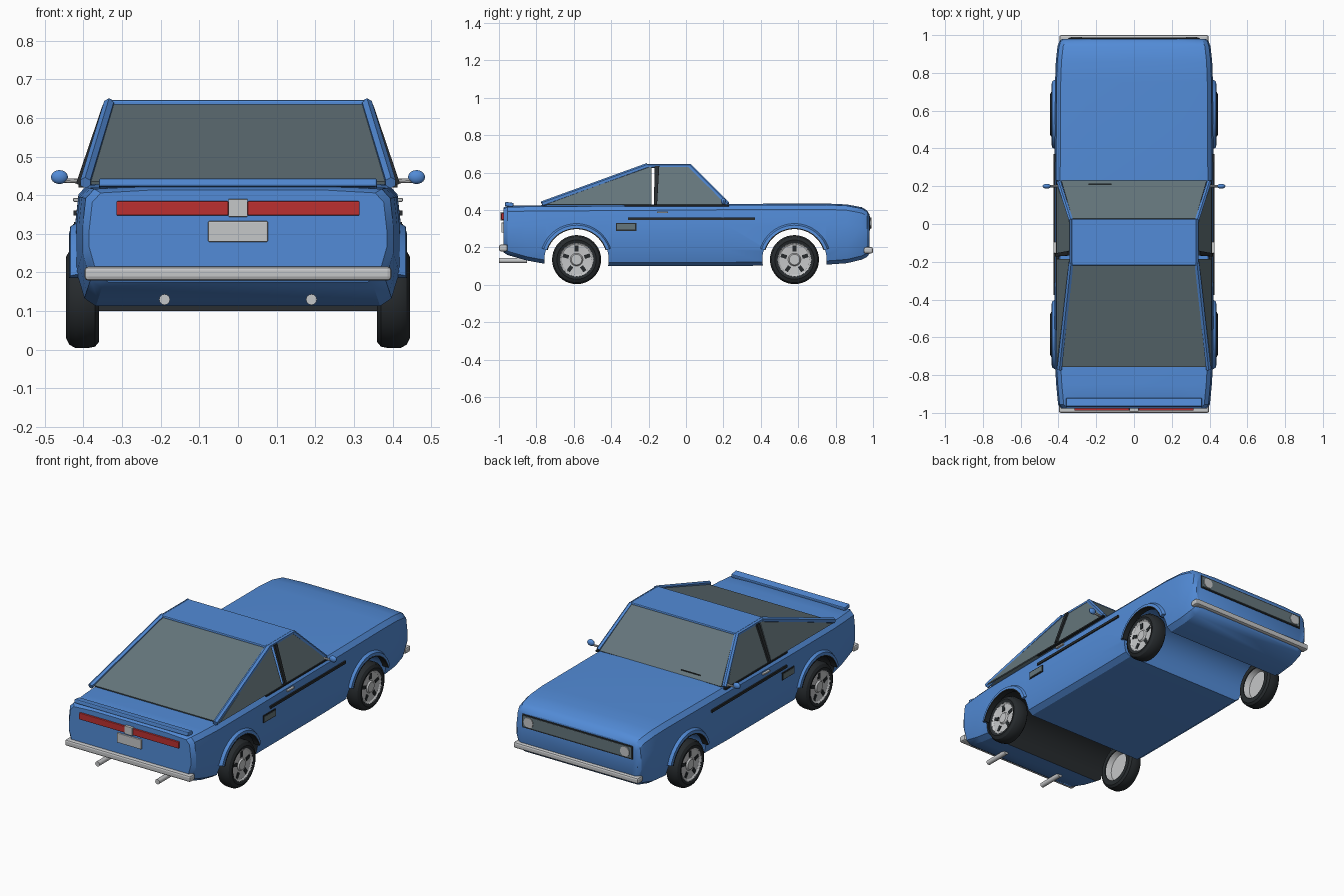
import bpy, bmesh
from math import sin, cos, pi, radians
from mathutils import Vector, Matrix

if "Cube" in bpy.data.objects:
    bpy.data.objects.remove(bpy.data.objects["Cube"])


def material(name, *rgb):
    m = bpy.data.materials.new(name)
    m.use_nodes = True
    m.diffuse_color = (*rgb, 1)
    m.node_tree.nodes["Principled BSDF"].inputs["Base Color"].default_value = (*rgb, 1)
    return m


BLUE = material("blue paint", 0.085, 0.26, 0.68)
GLASS = material("grey glass", 0.13, 0.18, 0.2)
BLACK = material("black rubber", 0.02, 0.024, 0.027)
SILVER = material("silver metal", 0.56, 0.57, 0.58)
RED = material("red lamp", 0.5, 0.03, 0.03)


def finish(name, bm, mat, smooth=True):
    bmesh.ops.recalc_face_normals(bm, faces=bm.faces)
    me = bpy.data.meshes.new(name)
    bm.to_mesh(me)
    bm.free()
    me.materials.append(mat)
    ob = bpy.data.objects.new(name, me)
    bpy.context.collection.objects.link(ob)
    if smooth:
        bpy.ops.object.select_all(action="DESELECT")
        bpy.context.view_layer.objects.active = ob
        ob.select_set(True)
        bpy.ops.object.shade_smooth_by_angle(angle=radians(30))
    return ob


def box(name, centre, size, mat, bevel=0.0, turn=None):
    bm = bmesh.new()
    bmesh.ops.create_cube(bm, size=1, matrix=Matrix.Diagonal((*size, 1)))
    if bevel:
        bmesh.ops.bevel(bm, geom=bm.edges[:], offset=bevel, segments=2,
                        profile=0.5, affect="EDGES")
    if turn:
        bm.transform(turn)
    bm.transform(Matrix.Translation(centre))
    return finish(name, bm, mat, False)


def rod(name, start, end, radius, mat, sides=16):
    a, b = Vector(start), Vector(end)
    bm = bmesh.new()
    turn = (b - a).to_track_quat("Z", "Y").to_matrix().to_4x4()
    bmesh.ops.create_cone(bm, cap_ends=True, segments=sides, radius1=radius,
                          radius2=radius, depth=(b - a).length,
                          matrix=Matrix.Translation((a + b) / 2) @ turn)
    return finish(name, bm, mat)


def panel(name, corners, mat, thick=0.008):
    bm = bmesh.new()
    bm.faces.new([bm.verts.new(c) for c in corners])
    ob = finish(name, bm, mat, False)
    mod = ob.modifiers.new("thickness", "SOLIDIFY")
    mod.thickness, mod.offset = thick, 0
    return ob


def lathe(name, profile, side, y, z, mat, start=0, end=360, steps=40):
    """Turn a closed (x, radius) profile around an axle along x."""
    bm = bmesh.new()
    full = end - start == 360
    rings = []
    for i in range(steps if full else steps + 1):
        a = radians(start + (end - start) * i / steps)
        rings.append([bm.verts.new((side * x, y + r * cos(a), z + r * sin(a)))
                      for x, r in profile])
    n = len(profile)
    for i in range(steps):
        p, q = rings[i], rings[(i + 1) % len(rings)]
        for k in range(n):
            bm.faces.new((p[k], p[(k + 1) % n], q[(k + 1) % n], q[k]))
    if not full:
        bm.faces.new(rings[0])
        bm.faces.new(rings[-1])
    bmesh.ops.remove_doubles(bm, verts=bm.verts, dist=1e-5)
    return finish(name, bm, mat)


# Body shell: sections lofted along the length
def section(w, low, high):
    half = [(w - 0.05, low), (w - 0.02, low + 0.02), (w, low + 0.09), (w, high - 0.1),
            (w - 0.008, high - 0.028), (w - 0.03, high - 0.004), (w * 0.6, high + 0.003)]
    return half + [(-x, z) for x, z in reversed(half)]


stations = [(-0.977, 0.385, 0.175, 0.41), (-0.955, 0.402, 0.16, 0.42),
            (-0.85, 0.412, 0.13, 0.422), (-0.75, 0.418, 0.112, 0.423),
            (-0.4, 0.421, 0.1, 0.425), (0.2, 0.421, 0.1, 0.43),
            (0.75, 0.418, 0.108, 0.432), (0.86, 0.414, 0.116, 0.427),
            (0.94, 0.405, 0.135, 0.412), (0.968, 0.395, 0.15, 0.395),
            (0.98, 0.38, 0.165, 0.375)]
bm = bmesh.new()
loops = [[bm.verts.new((x, y, z)) for x, z in section(w, lo, hi)]
         for y, w, lo, hi in stations]
for p, q in zip(loops, loops[1:]):
    for k in range(len(p)):
        j = (k + 1) % len(p)
        bm.faces.new((p[k], p[j], q[j], q[k]))
bm.faces.new(loops[0])
bm.faces.new(loops[-1])
body = finish("body", bm, BLUE, False)

# Wheel arches cut right through the body
AXLES = {"rear": -0.585, "front": 0.58}
AXLE_Z, ARCH = 0.135, 0.172
for end, y in AXLES.items():
    cutter = rod(end + "_arch_cutter", (-0.6, y, AXLE_Z), (0.6, y, AXLE_Z), ARCH, BLUE, 48)
    cutter.hide_render = True
    cutter.hide_set(True)
    mod = body.modifiers.new(end + " arch", "BOOLEAN")
    mod.operation, mod.solver, mod.object = "DIFFERENCE", "EXACT", cutter
bpy.context.view_layer.update()
cut = bpy.data.meshes.new_from_object(body.evaluated_get(bpy.context.evaluated_depsgraph_get()))
body.modifiers.clear()
body.data = cut
cut.materials.clear()
cut.materials.append(BLUE)
cut.materials.append(BLACK)
for f in cut.polygons:
    away = (f.center - Vector((f.center.x, AXLES["rear"], AXLE_Z))).length
    f.material_index = int(away < ARCH + 0.002 and abs(f.normal.x) < 0.3)
for ob in [o for o in bpy.data.objects if o.name.endswith("arch_cutter")]:
    bpy.data.objects.remove(ob)
bpy.context.view_layer.objects.active = body
body.select_set(True)
bpy.ops.object.shade_smooth_by_angle(angle=radians(30))

# Roof, rear window and windscreen
box("roof", (0, -0.097, 0.637), (0.66, 0.245, 0.018), BLUE, 0.005)
panel("rear_window", [(-0.385, -0.755, 0.432), (0.385, -0.755, 0.432),
                      (0.325, -0.21, 0.634), (-0.325, -0.21, 0.634)], GLASS)
panel("windscreen", [(-0.385, 0.228, 0.43), (0.385, 0.228, 0.43),
                     (0.325, 0.025, 0.634), (-0.325, 0.025, 0.634)], GLASS)
rod("wiper", (-0.24, 0.212, 0.452), (-0.12, 0.212, 0.452), 0.004, BLACK, 6)


def on_side(s, y, z, out=0.0):
    return (s * (0.405 - (z - 0.43) * 0.34 + out), y, z)


for s, side in ((1, "left"), (-1, "right")):
    # Pillars and side glass
    rod(side + "_rear_pillar", (s * 0.395, -0.77, 0.432), (s * 0.333, -0.205, 0.637), 0.015, BLUE, 6)
    rod(side + "_front_pillar", (s * 0.398, 0.222, 0.432), (s * 0.333, 0.018, 0.637), 0.013, BLUE, 6)
    rod(side + "_roof_rail", (s * 0.333, -0.215, 0.636), (s * 0.333, 0.025, 0.636), 0.011, BLUE, 6)
    panel(side + "_rear_side_glass", [on_side(s, *p) for p in
          ((-0.75, 0.428), (-0.185, 0.428), (-0.185, 0.636))], GLASS)
    panel(side + "_door_glass", [on_side(s, *p) for p in
          ((-0.165, 0.428), (0.21, 0.428), (0.02, 0.632), (-0.15, 0.632))], GLASS)
    panel(side + "_centre_pillar", [on_side(s, *p, 0.008) for p in
          ((-0.172, 0.428), (-0.155, 0.428), (-0.143, 0.634), (-0.167, 0.634))], BLACK, 0.012)
    # Side trim
    box(side + "_belt_trim", (s * 0.405, -0.05, 0.424), (0.016, 0.56, 0.008), BLACK)
    box(side + "_side_strip", (s * 0.421, 0.03, 0.354), (0.009, 0.68, 0.014), BLACK)
    box(side + "_vent_frame", (s * 0.42, -0.32, 0.31), (0.01, 0.11, 0.042), BLACK)
    box(side + "_vent", (s * 0.422, -0.32, 0.31), (0.01, 0.096, 0.03), GLASS)
    box(side + "_door_handle", (s * 0.42, -0.125, 0.388), (0.014, 0.06, 0.01), SILVER, 0.003)
    # Mirror
    rod(side + "_mirror_arm", (s * 0.395, 0.2, 0.436), (s * 0.45, 0.2, 0.438), 0.006, SILVER, 8)
    bm = bmesh.new()
    bmesh.ops.create_uvsphere(bm, u_segments=16, v_segments=10, radius=1, matrix=
                              Matrix.Translation((s * 0.462, 0.2, 0.447))
                              @ Matrix.Diagonal((0.022, 0.013, 0.018, 1)))
    finish(side + "_mirror", bm, BLUE)
    # Lamps and exhaust
    box(side + "_tail_lamp", (s * 0.17, -0.978, 0.366), (0.29, 0.02, 0.037), RED, 0.003)
    rod(side + "_headlamp", (s * 0.305, 0.96, 0.33), (s * 0.305, 0.991, 0.33), 0.029, SILVER, 24)
    rod(side + "_exhaust", (s * 0.19, -1, 0.13), (s * 0.19, -0.85, 0.13), 0.014, SILVER)
    # Wheels and arch flares
    for end, y in AXLES.items():
        name = side + "_" + end
        lathe(name + "_tyre", [(0.36, 0.088), (0.36, 0.115), (0.37, 0.127), (0.39, 0.131),
              (0.42, 0.131), (0.436, 0.122), (0.445, 0.105), (0.44, 0.088)], s, y, AXLE_Z, BLACK)
        lathe(name + "_rim", [(0.395, 0), (0.395, 0.078), (0.363, 0.089), (0.441, 0.09),
              (0.433, 0.08), (0.43, 0.034), (0.438, 0.028), (0.438, 0)], s, y, AXLE_Z, SILVER)
        for i in range(5):
            a = pi / 2 + i * 2 * pi / 5
            box(f"{name}_slot_{i + 1}", (s * 0.431, y + 0.06 * cos(a), AXLE_Z + 0.06 * sin(a)),
                (0.007, 0.032, 0.02), BLACK, 0, Matrix.Rotation(a, 4, "X"))
        lathe(name + "_flare", [(0.4, 0.168), (0.436, 0.168), (0.434, 0.184), (0.41, 0.198)],
              s, y, AXLE_Z, BLUE, 18, 162, 28)
        lathe(name + "_flare_lining", [(0.4, 0.163), (0.437, 0.163), (0.437, 0.169), (0.4, 0.169)],
              s, y, AXLE_Z, BLACK, 18, 162, 28)

# Tail details
box("tail_badge_block", (0, -0.98, 0.367), (0.05, 0.024, 0.046), SILVER, 0.002)
box("tail_plate", (0, -0.979, 0.306), (0.154, 0.016, 0.054), SILVER, 0.003)
box("spoiler", (0, -0.945, 0.43), (0.72, 0.045, 0.022), BLUE, 0.005,
    Matrix.Rotation(radians(-8), 4, "X"))

# Bumpers
box("rear_bumper", (0, -0.977, 0.197), (0.795, 0.046, 0.036), SILVER, 0.01)
box("front_bumper", (0, 0.975, 0.185), (0.79, 0.05, 0.034), SILVER, 0.01)

# Grille
box("grille_surround", (0, 0.978, 0.33), (0.7, 0.012, 0.078), BLACK, 0.004)
box("grille", (0, 0.981, 0.33), (0.685, 0.012, 0.064), GLASS, 0.004)
